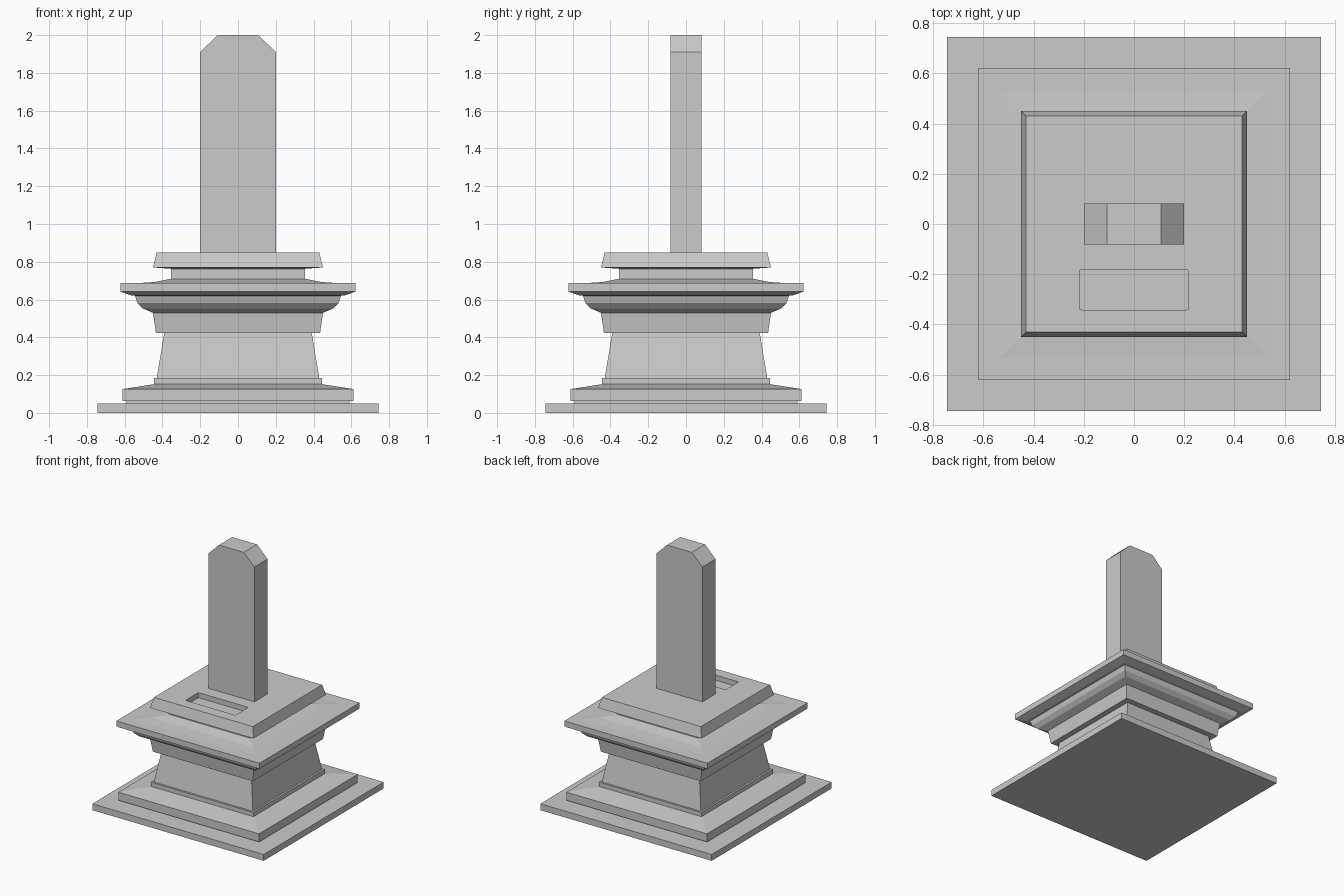
import bpy, bmesh

if "Cube" in bpy.data.objects:
    bpy.data.objects.remove(bpy.data.objects["Cube"])


def make_object(name, bm):
    bmesh.ops.recalc_face_normals(bm, faces=bm.faces[:])
    mesh = bpy.data.meshes.new(name)
    bm.to_mesh(mesh)
    bm.free()
    obj = bpy.data.objects.new(name, mesh)
    bpy.context.collection.objects.link(obj)
    return obj


def square_tier(name, profile):
    """Closed square moulding from (half width, height) pairs."""
    bm = bmesh.new()
    rings = [[bm.verts.new((sx * r, sy * r, z))
              for sx, sy in ((-1, -1), (1, -1), (1, 1), (-1, 1))] for r, z in profile]
    for a, b in zip(rings, rings[1:]):
        for i in range(4):
            j = (i + 1) % 4
            bm.faces.new((a[i], a[j], b[j], b[i]))
    bm.faces.new(rings[0][::-1])
    bm.faces.new(rings[-1])
    return make_object(name, bm)


def prism(name, outline, axis_low, axis_high):
    """Extrude an x-z outline along y."""
    bm = bmesh.new()
    front = bm.faces.new([bm.verts.new((x, axis_low, z)) for x, z in outline])
    ext = bmesh.ops.extrude_face_region(bm, geom=[front])
    verts = [v for v in ext["geom"] if isinstance(v, bmesh.types.BMVert)]
    bmesh.ops.translate(bm, verts=verts, vec=(0, axis_high - axis_low, 0))
    return make_object(name, bm)


# Stepped foot
square_tier("ground_plate", [(0.745, 0), (0.745, 0.05)])
square_tier("foot_moulding", [(0.59, 0.05), (0.59, 0.062), (0.612, 0.062), (0.612, 0.126),
                              (0.445, 0.152), (0.445, 0.185)])

# Tapered pedestal body
square_tier("pedestal_body", [(0.43, 0.185), (0.39, 0.425)])

# Collar, rounded moulding and cornice
square_tier("cornice", [(0.435, 0.424), (0.45, 0.53), (0.505, 0.553), (0.533, 0.582),
                        (0.545, 0.62), (0.565, 0.622), (0.622, 0.642), (0.622, 0.687),
                        (0.53, 0.687), (0.44, 0.693), (0.355, 0.71), (0.355, 0.765)])

# Cap slab with a shallow recess in front of the tablet
cap = square_tier("cap_slab", [(0.355, 0.763), (0.45, 0.77), (0.43, 0.85)])
cutter = prism("recess_cutter", [(-0.217, 0.81), (0.217, 0.81), (0.217, 0.9), (-0.217, 0.9)],
               -0.342, -0.182)
bm = bmesh.new()
bm.from_mesh(cutter.data)
corners = [e for e in bm.edges if abs(e.verts[0].co.z - e.verts[1].co.z) > 0.05]
bmesh.ops.bevel(bm, geom=corners, offset=0.008, segments=2, affect='EDGES', profile=0.5)
bm.to_mesh(cutter.data)
bm.free()
cutter.hide_render = True
mod = cap.modifiers.new("recess", 'BOOLEAN')
mod.operation = 'DIFFERENCE'
mod.solver = 'EXACT'
mod.object = cutter
bpy.context.view_layer.objects.active = cap
bpy.ops.object.modifier_apply(modifier=mod.name)
bpy.data.objects.remove(cutter)

# Upright tablet with clipped top corners
prism("tablet", [(-0.2, 0.85), (0.2, 0.85), (0.2, 1.91), (0.108, 2.0),
                 (-0.108, 2.0), (-0.2, 1.91)], -0.082, 0.082)
